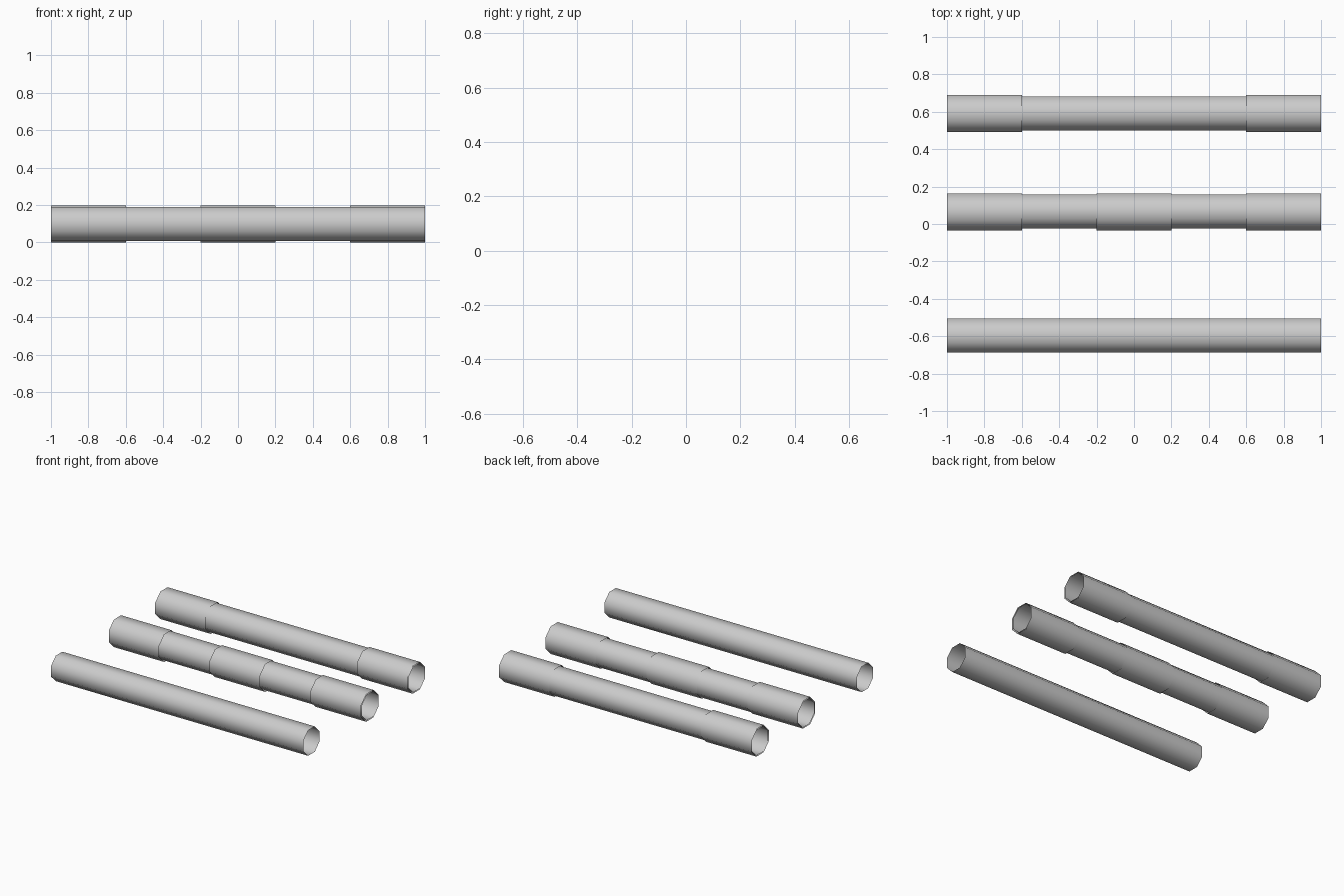
import bpy
from math import pi

if "Cube" in bpy.data.objects:
    bpy.data.objects.remove(bpy.data.objects["Cube"])

INNER_R = 0.0985   # corner radius of the thin pipe
SLEEVE_R = 0.1066  # corner radius of the fitted collars
Z = 0.0985         # axis height, collars rest on the ground


def tube(name, x0, x1, y, radius):
    """Open eight-sided shell along x, flat side down."""
    bpy.ops.mesh.primitive_cylinder_add(
        vertices=8, radius=radius, depth=x1 - x0, end_fill_type='NOTHING')
    ob = bpy.context.object
    ob.name = name
    # turn half a side, then lay the axis along x
    for v in ob.data.vertices:
        v.co.rotate(ROT)
    ob.location = ((x0 + x1) / 2, y, Z)
    bpy.ops.object.shade_smooth()
    return ob


from mathutils import Matrix
ROT = (Matrix.Rotation(pi / 2, 3, 'Y') @ Matrix.Rotation(pi / 8, 3, 'Z')).to_quaternion()

# Plain pipe
tube("plain_pipe", -1, 1, -0.597, INNER_R)

# Pipe with end and middle collars
tube("middle_pipe", -1, 1, 0.067, INNER_R)
for i, x in enumerate((-1, -0.2, 0.6)):
    tube(f"middle_pipe_collar_{i + 1}", x, x + 0.4, 0.064, SLEEVE_R)

# Pipe with end collars only
tube("rear_pipe", -1, 1, 0.592, INNER_R)
for i, x in enumerate((-1, 0.6)):
    tube(f"rear_pipe_collar_{i + 1}", x, x + 0.4, 0.59, SLEEVE_R)
